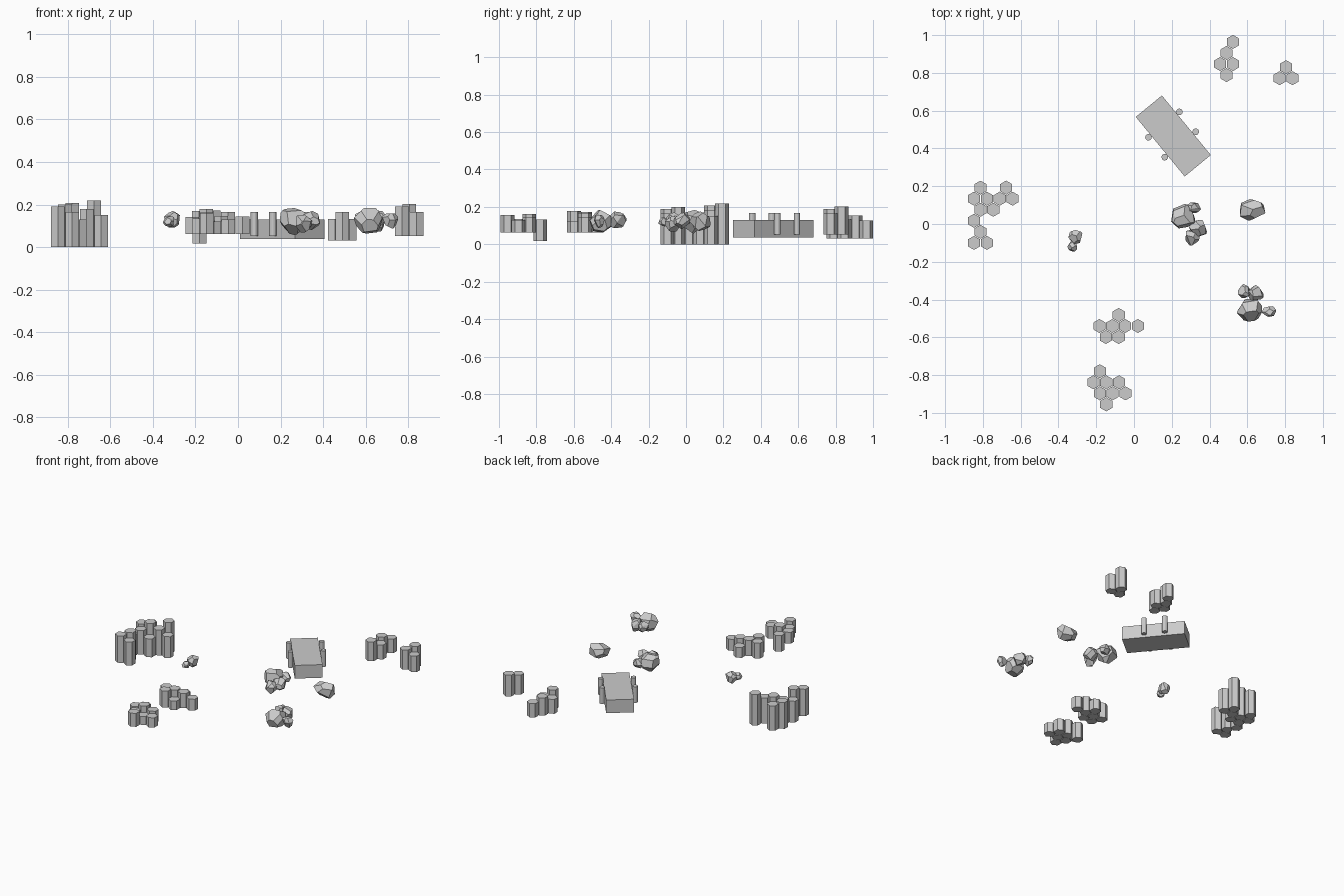
import bpy, bmesh, math, random
from mathutils import Vector, Matrix

if "Cube" in bpy.data.objects:
    bpy.data.objects.remove(bpy.data.objects["Cube"])

random.seed(4)
HEX_R, DX, DY = 0.037, 0.034, 0.0585   # hexagon radius, half column step, row step


def finish(bm, name):
    bmesh.ops.recalc_face_normals(bm, faces=bm.faces[:])
    me = bpy.data.meshes.new(name)
    bm.to_mesh(me)
    bm.free()
    ob = bpy.data.objects.new(name, me)
    bpy.context.collection.objects.link(ob)
    return ob


def prism(bm, x, y, z0, z1, r, n):
    """Upright n-sided column with a corner on the y axis."""
    ring = [bm.verts.new((x + r * math.sin(i * math.tau / n),
                          y + r * math.cos(i * math.tau / n), z0)) for i in range(n)]
    base = bm.faces.new(ring)
    top = bmesh.ops.extrude_face_region(bm, geom=[base], use_keep_orig=True)
    bmesh.ops.translate(bm, vec=(0, 0, z1 - z0),
                        verts=[v for v in top['geom'] if isinstance(v, bmesh.types.BMVert)])


def columns(name, ox, oy, z0, cells):
    """Basalt-style cluster; cells are (half steps in x, rows in y, top z[, bottom z])."""
    bm = bmesh.new()
    for c in cells:
        prism(bm, ox + c[0] * DX, oy + c[1] * DY, c[3] if len(c) > 3 else z0, c[2], HEX_R, 6)
    finish(bm, name)


def rock(bm, centre, size):
    """Faceted boulder: a cube trimmed by planes spread over a sphere."""
    part = bmesh.new()
    bmesh.ops.create_cube(part, size=2.4)
    n = 15
    spin = Matrix.Rotation(random.uniform(0, 6), 3, 'Z') @ Matrix.Rotation(random.uniform(0, 6), 3, 'X')
    for i in range(n):
        h = 1 - 2 * (i + 0.5) / n
        a = i * 2.4 + random.uniform(-0.4, 0.4)
        s = math.sqrt(1 - h * h)
        no = spin @ Vector((s * math.cos(a), s * math.sin(a), h))
        bmesh.ops.bisect_plane(part, geom=part.verts[:] + part.edges[:] + part.faces[:],
                               plane_co=no * random.uniform(0.78, 0.98), plane_no=no, clear_outer=True)
        rim = [e for e in part.edges if e.is_boundary]
        if rim:
            bmesh.ops.contextual_create(part, geom=rim)
    bmesh.ops.remove_doubles(part, verts=part.verts[:], dist=0.03)
    bmesh.ops.scale(part, vec=size, verts=part.verts[:])
    bmesh.ops.translate(part, vec=centre, verts=part.verts[:])
    tmp = bpy.data.meshes.new("tmp")
    part.to_mesh(tmp)
    part.free()
    bm.from_mesh(tmp)
    bpy.data.meshes.remove(tmp)


def rocks(name, items):
    bm = bmesh.new()
    for x, y, z, rx, ry, rz in items:
        rock(bm, (x, y, z), (rx, ry, rz))
    finish(bm, name)


# hexagonal column clusters
columns("left_columns", -0.847, -0.100, 0.0, [
    (0, 0, .19), (2, 0, .165), (1, 1, .20), (0, 2, .15), (1, 3, .17), (3, 3, .13),
    (0, 4, .186), (2, 4, .207), (4, 4, .18), (6, 4, .15), (1, 5, .175), (5, 5, .218)])
columns("middle_front_columns", -0.183, -0.540, 0.062, [
    (0, 0, .17), (2, 0, .172), (4, 0, .166), (6, 0, .143),
    (1, -1, .178), (3, -1, .125), (3, 1, .135)])
columns("front_columns", -0.215, -0.838, 0.062, [
    (0, 0, .142), (2, 0, .163), (4, 0, .145), (1, 1, .132, .018),
    (1, -1, .135), (3, -1, .12), (5, -1, .13), (2, -2, .157)])
columns("back_columns", 0.456, 0.847, 0.03, [
    (0, 0, .132), (2, 0, .132), (1, 1, .155), (2, 2, .128), (1, -1, .166)])
columns("back_right_columns", 0.771, 0.772, 0.053, [
    (0, 0, .19), (2, 0, .165), (1, 1, .203)])

# slab block with four round posts along its long sides
place = Matrix.Translation((0.208, 0.466, 0)) @ Matrix.Rotation(math.radians(-50.6), 4, 'Z')
bm = bmesh.new()
bmesh.ops.create_cube(bm, size=1, matrix=Matrix.Translation((0, 0, 0.084)) @ Matrix.Diagonal((0.408, 0.179, 0.093, 1)))
finish(bm, "block").matrix_world = place
bm = bmesh.new()
for u in (-0.078, 0.058):
    for v in (-0.106, 0.106):
        prism(bm, u, v, 0.053, 0.166, 0.0175, 12)
finish(bm, "block_posts").matrix_world = place

# boulder groups
rocks("centre_rocks", [(.255, .04, .128, .066, .062, .06), (.314, .085, .12, .038, .03, .032),
                       (.34, -.022, .125, .046, .042, .038), (.31, -.068, .115, .042, .038, .038)])
rocks("right_rock", [(.627, .075, .122, .066, .052, .05)])
rocks("front_right_rocks", [(.583, -.357, .135, .034, .036, .035), (.642, -.368, .13, .042, .04, .045),
                            (.615, -.452, .125, .062, .06, .06), (.718, -.463, .128, .036, .028, .036)])
rocks("left_rocks", [(-.309, -.068, .13, .037, .036, .036), (-.324, -.12, .12, .025, .025, .024)])
